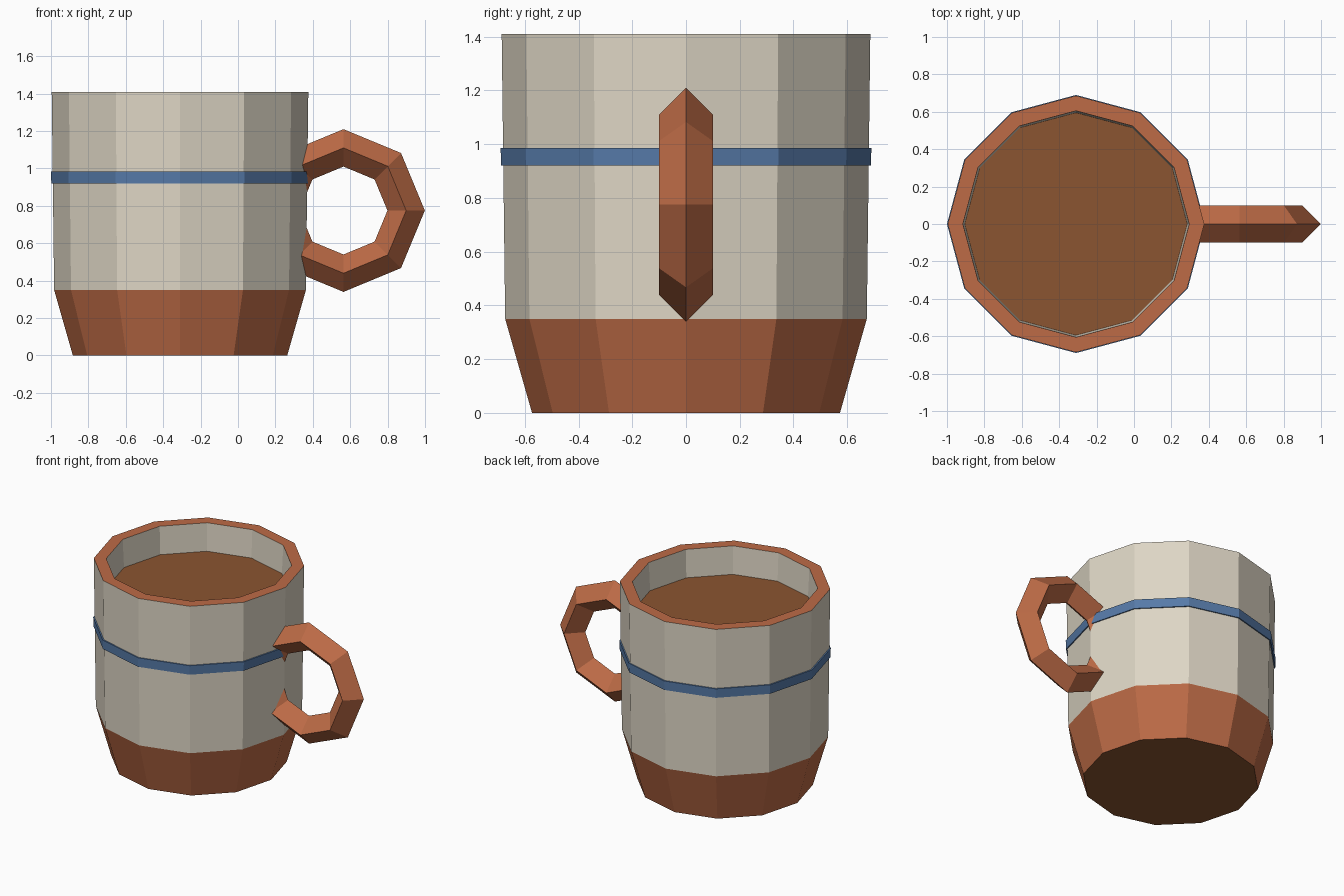
import bpy, bmesh, math
from mathutils import Vector

if "Cube" in bpy.data.objects:
    bpy.data.objects.remove(bpy.data.objects["Cube"])

CX = -0.31      # cup axis
SIDES = 12


def material(name, rgb):
    lin = [((c / 255 + 0.055) / 1.055) ** 2.4 for c in rgb]
    m = bpy.data.materials.new(name)
    m.diffuse_color = (*lin, 1)
    m.use_nodes = True
    m.node_tree.nodes["Principled BSDF"].inputs["Base Color"].default_value = m.diffuse_color
    return m


cream = material("cream glaze", (222, 214, 197))
clay = material("terracotta", (189, 107, 70))
blue = material("blue stripe", (86, 122, 168))
brown = material("coffee brown", (139, 85, 49))


def finish(name, bm, mats):
    bmesh.ops.recalc_face_normals(bm, faces=bm.faces)
    me = bpy.data.meshes.new(name)
    bm.to_mesh(me)
    bm.free()
    for m in mats:
        me.materials.append(m)
    ob = bpy.data.objects.new(name, me)
    bpy.context.collection.objects.link(ob)
    return ob


def lathe(name, profile, mats, slots, closed=False):
    """Spin (radius, z) points round the cup axis; slots gives a material per strip."""
    bm = bmesh.new()
    rings = []
    for r, z in profile:
        rings.append([bm.verts.new((CX + r * math.cos(2 * math.pi * i / SIDES),
                                    r * math.sin(2 * math.pi * i / SIDES), z))
                      for i in range(SIDES)])
    count = len(rings) if closed else len(rings) - 1
    for k in range(count):
        a, b = rings[k], rings[(k + 1) % len(rings)]
        for i in range(SIDES):
            j = (i + 1) % SIDES
            bm.faces.new((a[i], a[j], b[j], b[i])).material_index = slots[k]
    if not closed:
        bm.faces.new(rings[0]).material_index = slots[-2]
        bm.faces.new(rings[-1]).material_index = slots[-1]
    return finish(name, bm, mats)


# Cup: clay foot, cream wall, clay rim, cream inside; brown underside
lathe("cup_body",
      [(0.573, 0), (0.673, 0.35), (0.686, 1.41), (0.605, 1.41), (0.54, 0.1)],
      [cream, clay, brown], [1, 0, 1, 0, 2, 0])

# Painted stripe, a thin ring around the wall
lathe("stripe", [(0.679, 0.92), (0.688, 0.92), (0.690, 0.985), (0.681, 0.985)],
      [blue], [0] * 4, closed=True)

# Coffee surface
bm = bmesh.new()
bm.faces.new([bm.verts.new((CX + 0.596 * math.cos(2 * math.pi * i / SIDES),
                            0.596 * math.sin(2 * math.pi * i / SIDES), 1.21))
              for i in range(SIDES)])
bm.normal_update()
me = bpy.data.meshes.new("coffee")
bm.to_mesh(me)
bm.free()
me.materials.append(brown)
bpy.context.collection.objects.link(bpy.data.objects.new("coffee", me))

# Handle: eight-sided ring of diamond section, cut off inside the cup wall
bm = bmesh.new()
rings = []
for i in range(8):
    a = i * math.pi / 4
    ring = []
    for k in range(4):
        b = k * math.pi / 2
        r = 0.335 + 0.1 * math.cos(b)
        ring.append(bm.verts.new((0.564 + r * math.cos(a), 0.1 * math.sin(b),
                                  0.775 + r * math.sin(a))))
    rings.append(ring)
for i in range(8):
    a, b = rings[i], rings[(i + 1) % 8]
    for k in range(4):
        bm.faces.new((a[k], a[(k + 1) % 4], b[(k + 1) % 4], b[k]))
cut = bmesh.ops.bisect_plane(bm, geom=bm.verts[:] + bm.edges[:] + bm.faces[:],
                             plane_co=Vector((0.328, 0, 0)),
                             plane_no=Vector((1, 0, 0)), clear_inner=True)
bmesh.ops.holes_fill(bm, edges=[e for e in bm.edges if e.is_boundary])
finish("handle", bm, [clay])
